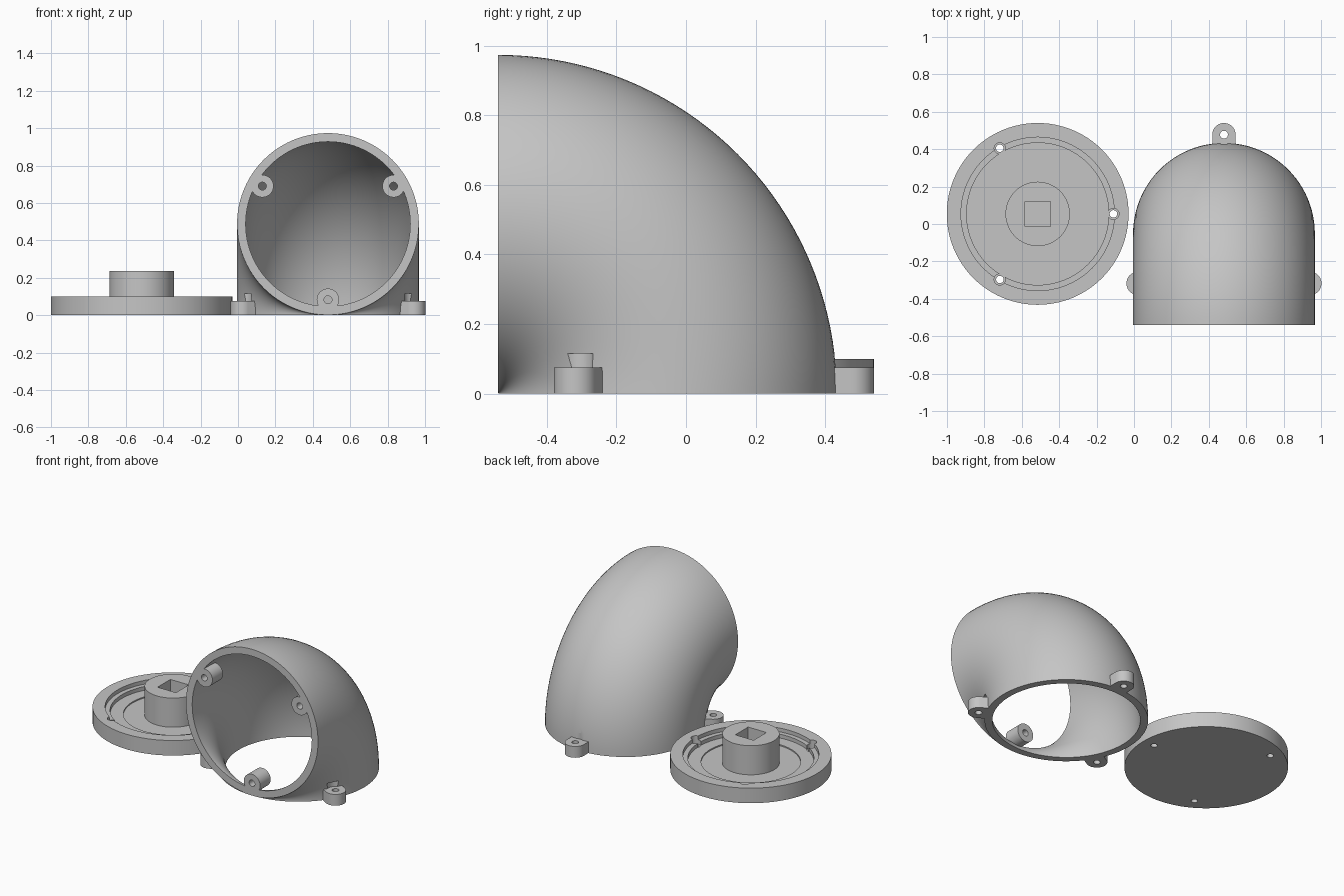
import bpy, bmesh, math
from mathutils import Vector, Matrix

if "Cube" in bpy.data.objects:
    bpy.data.objects.remove(bpy.data.objects["Cube"])

grey = bpy.data.materials.new("light grey plastic")
grey.diffuse_color = (0.56, 0.56, 0.56, 1)
grey.use_nodes = True
grey.node_tree.nodes["Principled BSDF"].inputs["Base Color"].default_value = grey.diffuse_color


def make(name, bm):
    bmesh.ops.recalc_face_normals(bm, faces=bm.faces)
    mesh = bpy.data.meshes.new(name)
    bm.to_mesh(mesh)
    bm.free()
    mesh.materials.append(grey)
    ob = bpy.data.objects.new(name, mesh)
    bpy.context.collection.objects.link(ob)
    return ob


def cylinder(name, x, y, z0, z1, r, along_y=False, seg=40):
    """Cylinder from z0 to z1, or along y when (x, y) is an (x, z) point."""
    bm = bmesh.new()
    bmesh.ops.create_cone(bm, cap_ends=True, segments=seg, radius1=r, radius2=r, depth=z1 - z0)
    if along_y:
        m = Matrix.Translation((x, (z0 + z1) / 2, y)) @ Matrix.Rotation(math.pi / 2, 4, 'X')
    else:
        m = Matrix.Translation((x, y, (z0 + z1) / 2))
    bm.transform(m)
    return make(name, bm)


def box(name, centre, size, turn=0):
    bm = bmesh.new()
    bmesh.ops.create_cube(bm, size=1)
    bm.transform(Matrix.Translation(centre) @ Matrix.Rotation(turn, 4, 'Z') @ Matrix.Diagonal((*size, 1)))
    return make(name, bm)


def boolean(ob, tool, op):
    mod = ob.modifiers.new(op, 'BOOLEAN')
    mod.operation, mod.solver, mod.object = op, 'EXACT', tool
    bpy.context.view_layer.objects.active = ob
    bpy.ops.object.modifier_apply(modifier=mod.name)
    bpy.data.objects.remove(tool)


def smooth(ob):
    bpy.ops.object.select_all(action='DESELECT')
    ob.select_set(True)
    bpy.context.view_layer.objects.active = ob
    bpy.ops.object.shade_smooth_by_angle(angle=math.radians(30))


# Elbow pipe: a hollow tube swept through a quarter turn
CX, Y0, BEND, OUT, INN = 0.481, -0.54, 0.4875, 0.486, 0.44
N, STEPS = 96, 40
bm = bmesh.new()
rings = []
for s in range(STEPS + 1):
    t = math.pi / 2 * s / STEPS
    pair = []
    for r in (OUT, INN):
        ring = []
        for k in range(N):
            a = 2 * math.pi * k / N
            d = BEND + r * math.cos(a)
            ring.append(bm.verts.new((CX + r * math.sin(a), Y0 + d * math.cos(t), d * math.sin(t))))
        pair.append(ring)
    rings.append(pair)


def bridge(a, b):
    for k in range(N):
        j = (k + 1) % N
        bm.faces.new((a[k], a[j], b[j], b[k]))


for p, q in zip(rings, rings[1:]):
    bridge(p[0], q[0])
    bridge(p[1], q[1])
for end in (rings[0], rings[-1]):
    bridge(end[0], end[1])
elbow = make("elbow_pipe", bm)

# Screw lugs around the lower opening, with head clearance cut in the wall
CY = Y0 + BEND
lugs = []
for deg in (90, 210, 330):
    a = math.radians(deg)
    u = Vector((math.cos(a), math.sin(a)))
    p = Vector((CX, CY)) + u * 0.53
    boolean(elbow, cylinder("clearance", p.x, p.y, 0.075, 0.115, 0.052), 'DIFFERENCE')
    lug = cylinder("lug", p.x, p.y, 0, 0.075, 0.0625)
    c = p - u * 0.032
    boolean(lug, box("lug_root", (c.x, c.y, 0.0375), (0.064, 0.125, 0.075), a), 'UNION')
    boolean(lug, cylinder("hole", p.x, p.y, -0.1, 0.2, 0.021), 'DIFFERENCE')
    boolean(elbow, lug, 'UNION')

# Screw bosses inside the front opening
for deg in (30, 150, 270):
    a = math.radians(deg)
    x, z = CX + 0.405 * math.cos(a), BEND + 0.405 * math.sin(a)
    boolean(elbow, cylinder("boss", x, z, Y0, Y0 + 0.11, 0.06, True), 'UNION')
    boolean(elbow, cylinder("hole", x, z, Y0 - 0.1, Y0 + 0.15, 0.021, True), 'DIFFERENCE')
smooth(elbow)

# Round cover: stepped dish with a central post, turned from a profile
DX, DY = -0.515, 0.054
profile = [(0, 0), (0.486, 0), (0.486, 0.1), (0.41, 0.1), (0.41, 0.075), (0.38, 0.075),
           (0.38, 0.05), (0.30, 0.05), (0.30, 0.042), (0.172, 0.042), (0.172, 0.236), (0, 0.236)]
bm = bmesh.new()
vs = [bm.verts.new((r, 0, z)) for r, z in profile]
es = [bm.edges.new(e) for e in zip(vs, vs[1:])]
bmesh.ops.spin(bm, geom=vs + es, cent=(0, 0, 0), axis=(0, 0, 1), angle=2 * math.pi, steps=N)
bmesh.ops.remove_doubles(bm, verts=bm.verts, dist=1e-5)
bm.transform(Matrix.Translation((DX, DY, 0)))
cover = make("round_cover", bm)

# Square socket in the post and three countersunk screw holes
boolean(cover, box("socket", (DX, DY, 0.2), (0.135, 0.135, 0.23)), 'DIFFERENCE')
for deg in (0, 120, 240):
    a = math.radians(deg)
    x, y = DX + 0.405 * math.cos(a), DY + 0.405 * math.sin(a)
    boolean(cover, cylinder("counterbore", x, y, 0.045, 0.2, 0.03), 'DIFFERENCE')
    boolean(cover, cylinder("hole", x, y, -0.1, 0.2, 0.02), 'DIFFERENCE')
smooth(cover)
